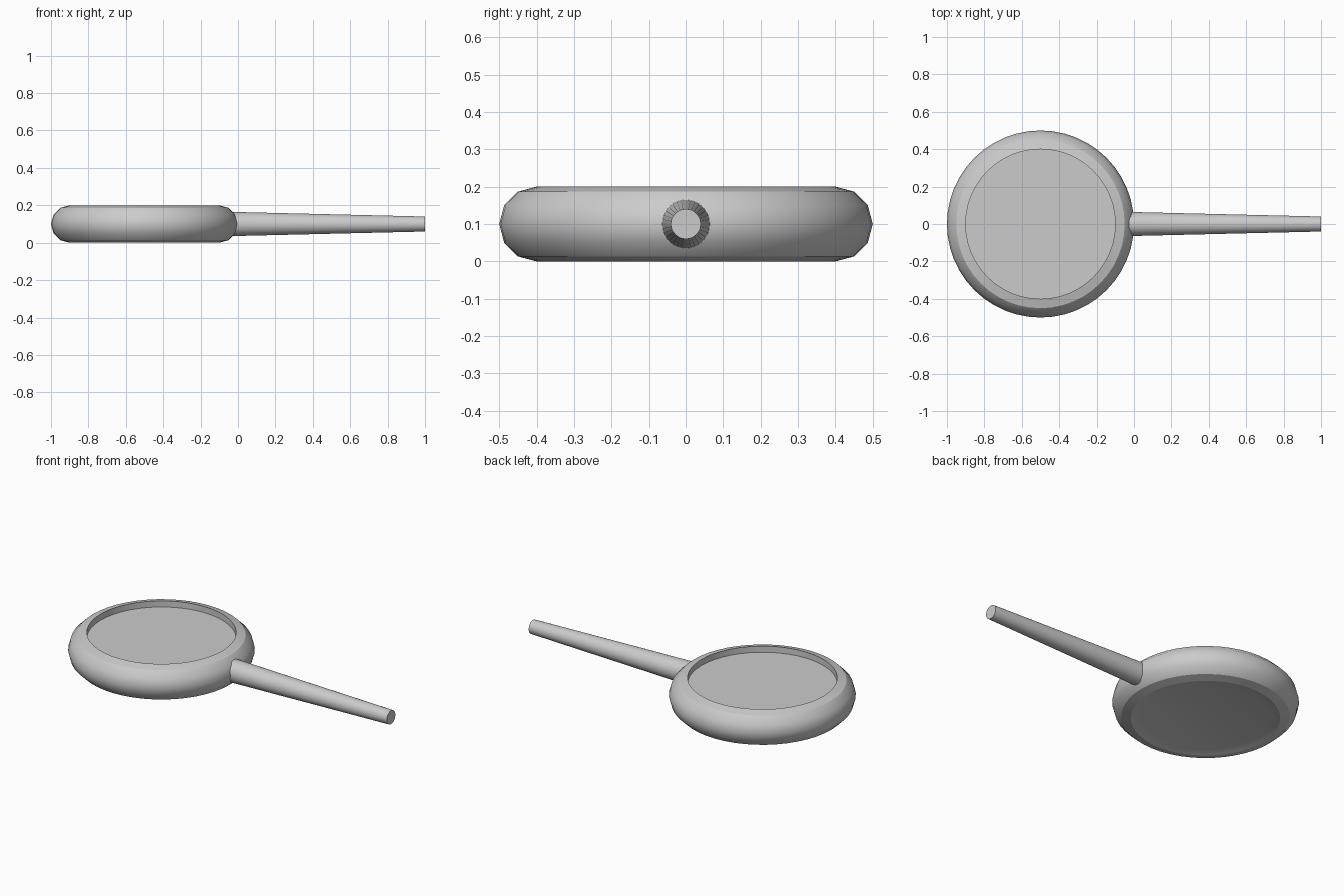
import bpy, bmesh
from math import sin, cos, radians, pi
from mathutils import Matrix, Vector

default = bpy.data.objects.get("Cube")
if default:
    bpy.data.objects.remove(default, do_unlink=True)

# Single light grey finish
GREY = (0.6, 0.6, 0.6, 1.0)
grey = bpy.data.materials.new("light_grey")
grey.use_nodes = True
grey.diffuse_color = GREY
grey.node_tree.nodes["Principled BSDF"].inputs["Base Color"].default_value = GREY


def finish(bm, name):
    """Turn a bmesh into a smooth-shaded grey object."""
    bmesh.ops.recalc_face_normals(bm, faces=bm.faces[:])
    mesh = bpy.data.meshes.new(name)
    bm.to_mesh(mesh)
    bm.free()
    mesh.materials.append(grey)
    obj = bpy.data.objects.new(name, mesh)
    bpy.context.collection.objects.link(obj)
    bpy.ops.object.select_all(action="DESELECT")
    obj.select_set(True)
    bpy.context.view_layer.objects.active = obj
    bpy.ops.object.shade_smooth_by_angle(angle=radians(30))
    return obj


def lathe(profile, center, steps):
    """Spin a closed (radius, z) profile around a vertical axis."""
    bm = bmesh.new()
    verts = [bm.verts.new((center.x + r, center.y, z)) for r, z in profile]
    edges = [bm.edges.new(pair) for pair in zip(verts, verts[1:])]
    bmesh.ops.spin(bm, geom=verts + edges, cent=center, axis=(0, 0, 1),
                   angle=2 * pi, steps=steps, use_duplicate=False)
    bmesh.ops.remove_doubles(bm, verts=bm.verts[:], dist=1e-4)
    return bm


# Pan body: rounded rim, shallow recessed floor, slightly recessed base
RIM, TUBE, FLOOR = 0.4, 0.1, 0.164
arc = [(RIM + TUBE * cos(radians(a)), TUBE + TUBE * sin(radians(a)))
       for a in range(-120, 91, 30)]
profile = [(0, arc[0][1])] + arc + [(RIM, FLOOR), (0, FLOOR)]
finish(lathe(profile, Vector((-0.5, 0, 0)), 48), "pan_body")

# Tapered round handle, its thick end buried in the rim
START, END = -0.05, 1.0
handle = bmesh.new()
place = Matrix.Translation(((START + END) / 2, 0, TUBE)) @ Matrix.Rotation(pi / 2, 4, "Y")
bmesh.ops.create_cone(handle, cap_ends=True, segments=32, radius1=0.065,
                      radius2=0.04, depth=END - START, matrix=place)
finish(handle, "handle")
